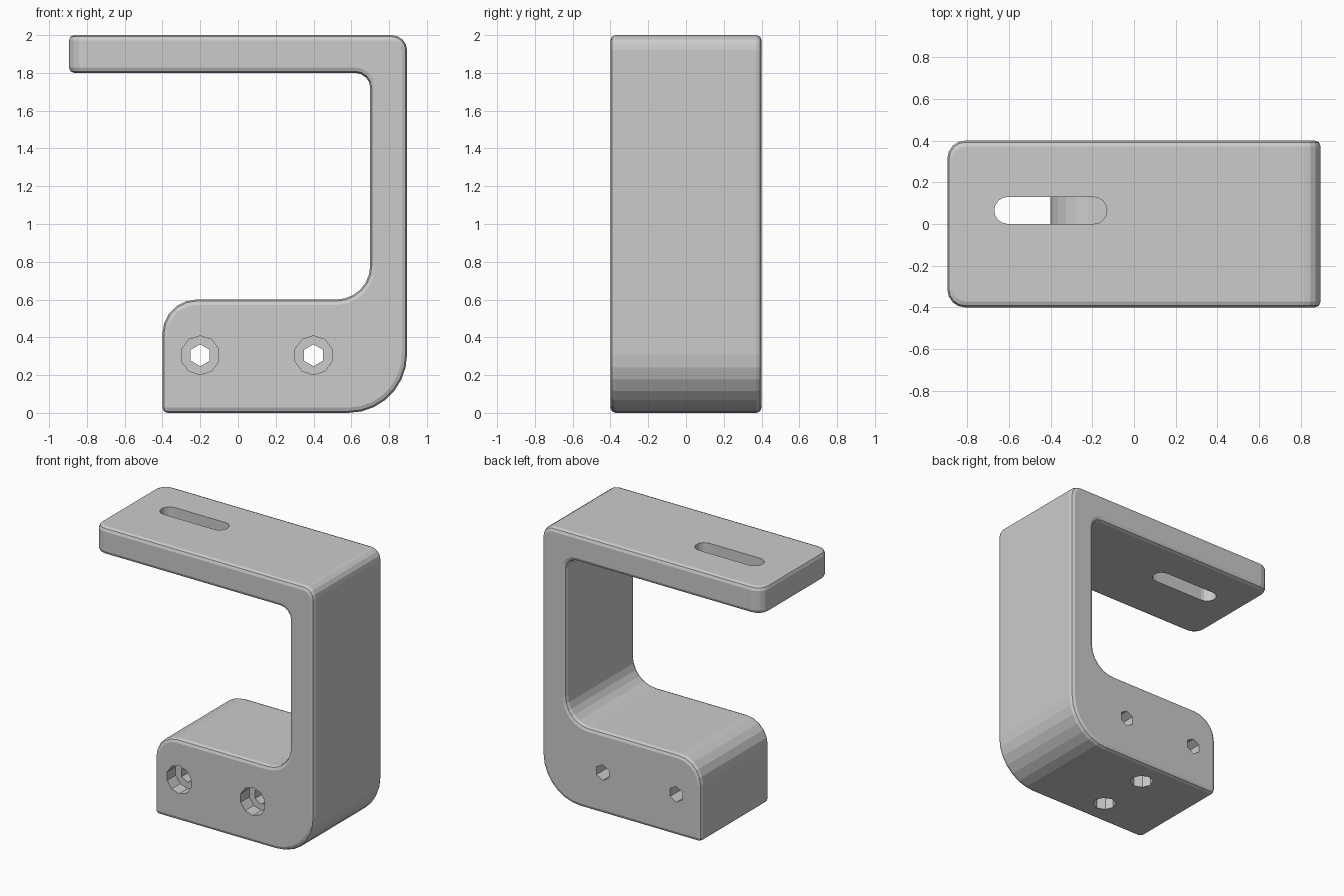
import bpy, bmesh
from math import pi
from mathutils import Vector, Matrix

if "Cube" in bpy.data.objects:
    bpy.data.objects.remove(bpy.data.objects["Cube"])


def rounded(corners):
    """Turn (u, v, radius, segments) corners into an outline with fillets."""
    out, n = [], len(corners)
    for i, (u, v, r, seg) in enumerate(corners):
        p = Vector((u, v))
        if r == 0:
            out.append(p)
            continue
        a = (Vector(corners[i - 1][:2]) - p).normalized()
        b = (Vector(corners[(i + 1) % n][:2]) - p).normalized()
        c = p + (a + b) * r
        for k in range(seg + 1):
            d = (-b).slerp(-a, k / seg) * r
            out.append(c + d)
    return out


def prism(name, pts, to_3d, direction):
    """Extrude a closed outline along a direction."""
    bm = bmesh.new()
    face = bm.faces.new([bm.verts.new(to_3d(p)) for p in pts])
    ext = bmesh.ops.extrude_face_region(bm, geom=[face])
    verts = [g for g in ext["geom"] if isinstance(g, bmesh.types.BMVert)]
    bmesh.ops.translate(bm, verts=verts, vec=direction)
    bmesh.ops.recalc_face_normals(bm, faces=bm.faces)
    return link(name, bm)


def link(name, bm):
    mesh = bpy.data.meshes.new(name)
    bm.to_mesh(mesh)
    bm.free()
    obj = bpy.data.objects.new(name, mesh)
    bpy.context.collection.objects.link(obj)
    return obj


def drill(name, center, radius, depth, sides, along_y=False):
    bm = bmesh.new()
    bmesh.ops.create_cone(bm, cap_ends=True, segments=sides,
                          radius1=radius, radius2=radius, depth=depth)
    rot = Matrix.Rotation(pi / 2, 4, 'X') if along_y else Matrix()
    bm.transform(Matrix.Translation(center) @ rot)
    return link(name, bm)


def apply(obj, mod):
    bpy.context.view_layer.objects.active = obj
    bpy.ops.object.modifier_apply(modifier=mod.name)


# Bracket body: C-shaped profile extruded across the depth
W = 0.895
profile = rounded([
    (-W, 2, 0, 0), (W, 2, 0.08, 4), (W, 0, 0.31, 7), (-0.4, 0, 0, 0),
    (-0.4, 0.6, 0.18, 5), (0.7, 0.6, 0.18, 6), (0.7, 1.8, 0.08, 4), (-W, 1.8, 0, 0),
])
bracket = prism("bracket", profile, lambda p: (p.x, -0.4, p.y), (0, 0.8, 0))

# Rounded free corners of the top plate
bm = bmesh.new()
bm.from_mesh(bracket.data)
tips = [e for e in bm.edges if all(v.co.x < -0.89 for v in e.verts)
        and abs(e.verts[0].co.y - e.verts[1].co.y) < 1e-4]
bmesh.ops.bevel(bm, geom=tips, offset=0.085, segments=4, profile=0.5, affect='EDGES')
bm.to_mesh(bracket.data)
bm.free()

# Softened rims
bev = bracket.modifiers.new("rims", 'BEVEL')
bev.width, bev.segments = 0.028, 2
bev.limit_method, bev.angle_limit = 'ANGLE', 0.8
bev.use_clamp_overlap = False
apply(bracket, bev)

# Cutters: plate slot, counterbored side holes, blind holes underneath
slot = rounded([(-0.67, 0, 0.0649, 4), (-0.13, 0, 0.0649, 4),
                (-0.13, 0.13, 0.0649, 4), (-0.67, 0.13, 0.0649, 4)])
cutters = [prism("slot_cutter", slot, lambda p: (p.x, p.y, 1.7), (0, 0, 0.4))]
for x in (-0.2, 0.4):
    cutters.append(drill("counterbore_cutter", (x, -0.4, 0.305), 0.103, 0.2, 10, True))
    cutters.append(drill("screw_hole_cutter", (x, 0, 0.305), 0.058, 1.2, 6, True))
for y in (-0.2, 0.2):
    cutters.append(drill("base_hole_cutter", (0.1, y, 0), 0.08, 0.6, 8))

for c in cutters:
    c.hide_render = True
    cut = bracket.modifiers.new("cut", 'BOOLEAN')
    cut.operation, cut.solver, cut.object = 'DIFFERENCE', 'EXACT', c
    apply(bracket, cut)
    bpy.data.objects.remove(c)
